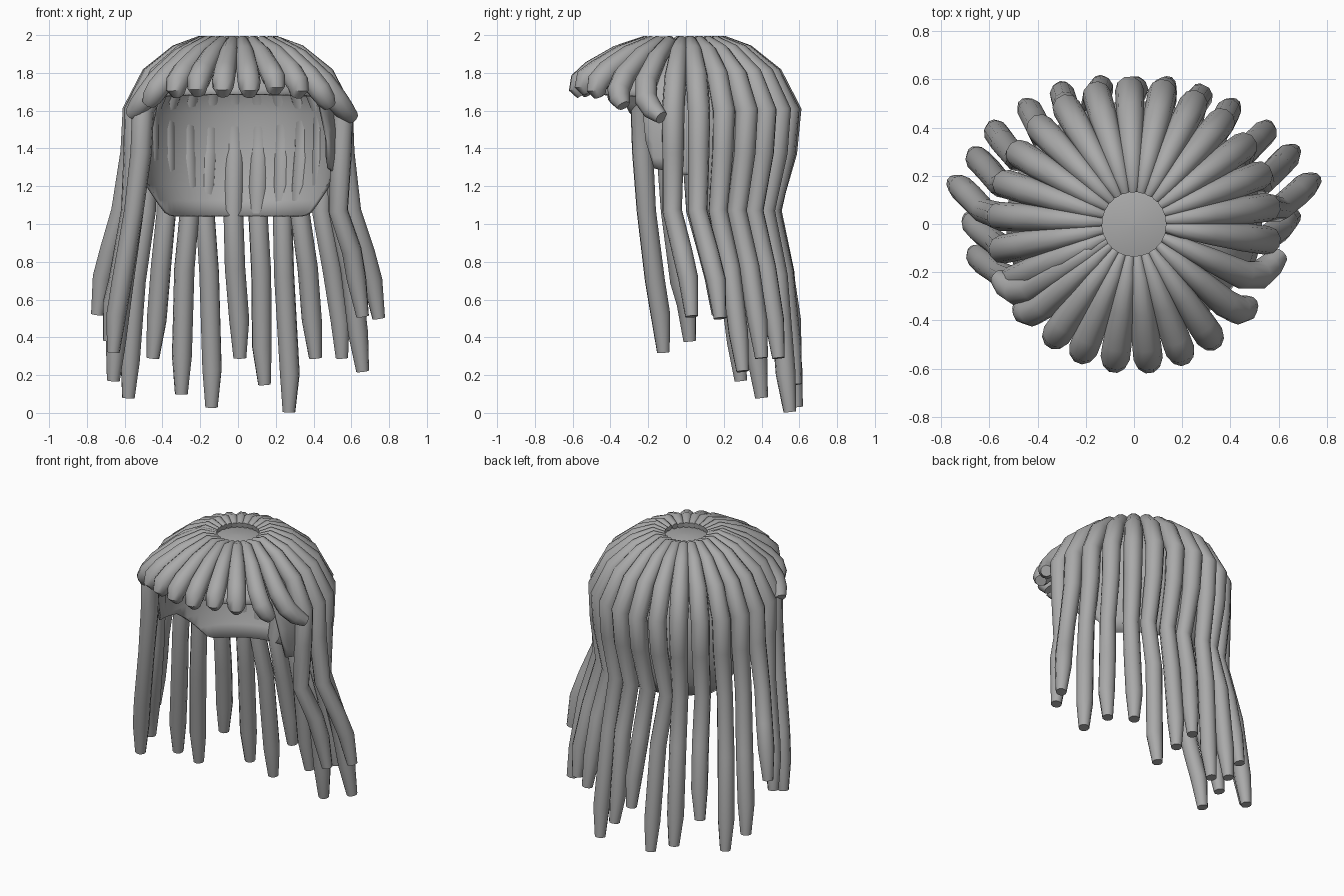
import bpy, bmesh, math, random
from mathutils import Vector

if "Cube" in bpy.data.objects:
    bpy.data.objects.remove(bpy.data.objects["Cube"])

random.seed(4)
SIDES = 10

hair = bpy.data.materials.new("hair_grey")
hair.diffuse_color = (0.40, 0.40, 0.40, 1)
hair.use_nodes = True
hair.node_tree.nodes["Principled BSDF"].inputs["Base Color"].default_value = hair.diffuse_color


def finish(bm, name):
    bmesh.ops.recalc_face_normals(bm, faces=bm.faces)
    mesh = bpy.data.meshes.new(name)
    bm.to_mesh(mesh)
    bm.free()
    mesh.materials.append(hair)
    ob = bpy.data.objects.new(name, mesh)
    bpy.context.collection.objects.link(ob)
    return ob


def lock(name, points, radii, side):
    """Tapered tube along a path, with closed blunt ends."""
    pts = [Vector(p) for p in points]
    bm = bmesh.new()
    rings, u = [], Vector(side)
    for i, p in enumerate(pts):
        a, b = pts[max(i - 1, 0)], pts[min(i + 1, len(pts) - 1)]
        t = (b - a).normalized()
        u = (u - t * u.dot(t)).normalized()
        v = t.cross(u)
        ring = []
        for k in range(SIDES):
            w = 2 * math.pi * k / SIDES
            ring.append(bm.verts.new(p + (u * math.cos(w) + v * math.sin(w)) * radii[i]))
        rings.append(ring)
    for r0, r1 in zip(rings, rings[1:]):
        for k in range(SIDES):
            n = (k + 1) % SIDES
            bm.faces.new((r0[k], r0[n], r1[n], r1[k]))
    bm.faces.new(rings[0])
    bm.faces.new(rings[-1])
    return finish(bm, name)


def interp(table, x):
    for (x0, y0), (x1, y1) in zip(table, table[1:]):
        if x <= x1:
            f = max(0, (x - x0) / (x1 - x0))
            return y0 + (y1 - y0) * f
    return table[-1][1]


# cap: head shell with a face opening and a low back edge
PROFILE = [(1.04, .425), (1.2, .48), (1.35, .505), (1.5, .51), (1.65, .49),
           (1.78, .42), (1.86, .325), (1.92, .2), (1.945, .08), (1.95, .01)]
EDGE = [(-1, 1.69), (-.5, 1.68), (-.44, 1.55), (-.4, 1.3), (.1, 1.25), (.3, 1.17),
        (.5, 1.06), (.6, 1.04), (1, 1.04)]
LEVELS = [1.95, 1.945, 1.92, 1.89, 1.86, 1.82, 1.78, 1.72, 1.65, 1.58, 1.5,
          1.42, 1.35, 1.28, 1.2, 1.12, 1.04]
COLS = 72
bm = bmesh.new()
grid = []
for c in range(COLS):
    a = 2 * math.pi * c / COLS
    low = interp(EDGE, math.sin(a))
    col = []
    for z in LEVELS:
        z = max(z, low)
        r = interp(PROFILE, z)
        wide = 1.04 if z < 1.7 else 1.0 + .04 * max(0, (1.95 - z) / .25)
        col.append(bm.verts.new((r * wide * math.cos(a), r * math.sin(a), z)))
    grid.append(col)
for c in range(COLS):
    g0, g1 = grid[c], grid[(c + 1) % COLS]
    for k in range(len(LEVELS) - 1):
        bm.faces.new((g0[k], g0[k + 1], g1[k + 1], g1[k]))
bm.faces.new([col[0] for col in grid])
bmesh.ops.remove_doubles(bm, verts=bm.verts, dist=0.0005)
cap = finish(bm, "cap")
sol = cap.modifiers.new("thickness", 'SOLIDIFY')
sol.thickness, sol.offset = 0.015, -1

# long locks round the sides and back, given by their tips from left to right
TIPS = [(-.66, -.12, .32), (-.68, .02, .38), (-.745, .17, .52), (-.66, .29, .17),
        (-.58, .40, .08), (-.45, .49, .29), (-.30, .56, .10), (-.14, .585, .03),
        (.01, .58, .29), (.14, .58, .15), (.27, .55, .005), (.41, .49, .29),
        (.55, .40, .29), (.66, .30, .22), (.745, .18, .50), (.66, .03, .51)]
LEFT, RIGHT = 205, -7
for i, tip in enumerate(TIPS):
    a = math.radians(LEFT + (RIGHT - LEFT) * i / (len(TIPS) - 1))
    ca, sa = math.cos(a), math.sin(a)
    path = [Vector((r * ca, r * sa, z)) for r, z in
            ((.135, 1.95), (.2, 1.963), (.32, 1.908), (.46, 1.785), (.555, 1.6))]
    tip = Vector(tip)
    hx = tip.x * .82 - .01 if abs(tip.x) > .29 else tip.x - .035
    back = min(1, max(0, (tip.y + .1) / .4))
    hang = Vector((hx, tip.y - .09 - .04 * back, 1.07))
    upper = path[-1].lerp(hang, .2)
    upper.z = 1.38
    mid = hang.lerp(tip, .5)
    mid.z = .72 + random.uniform(-.04, .06)
    mid.x += random.uniform(-.01, .01)
    low = hang.lerp(tip, .83)
    low.z = tip.z + .2
    low.x += random.uniform(-.012, .012)
    if mid.z < low.z + .1:
        mid.z = low.z + .15
    lock(f"long_lock_{i + 1}", path + [upper, hang, mid, low, tip],
         (.02, .035, .047, .058, .06, .057, .052, .054, .053, .034), (-sa, ca, 0))

# short fringe locks across the front, the outer ones curling backwards
FRINGE = (212, 222, 235, 248, 262, 276, 290, 304, 319, 335)
for i, deg in enumerate(FRINGE):
    a = math.radians(deg)
    ca, sa = math.cos(a), math.sin(a)
    s = min(1, max(0, (abs(ca) - .6) / .3))   # 0 at the middle, 1 at the sides
    turn = math.copysign(s * .15, ca)
    lift = random.uniform(-.012, .012)
    rows = ((.135, 1.95, 0), (.22, 1.96, 0), (.36, 1.90 - .02 * s, 0),
            (.50, 1.81 - .06 * s, 0), (.562, 1.755 - .09 * s + lift, .35),
            (.57 + .02 * s, 1.72 - .11 * s + lift, .9),
            (.55 + .07 * s, 1.69 - .12 * s + lift, 1.5))
    path = [(r * math.cos(a + turn * f), r * math.sin(a + turn * f), z) for r, z, f in rows]
    lock(f"fringe_lock_{i + 1}", path, (.02, .037, .05, .06, .061, .055, .036), (-sa, ca, 0))

# smooth shading with crisp edges
bpy.ops.object.select_all(action='SELECT')
bpy.context.view_layer.objects.active = cap
bpy.ops.object.shade_smooth_by_angle(angle=math.radians(40))
